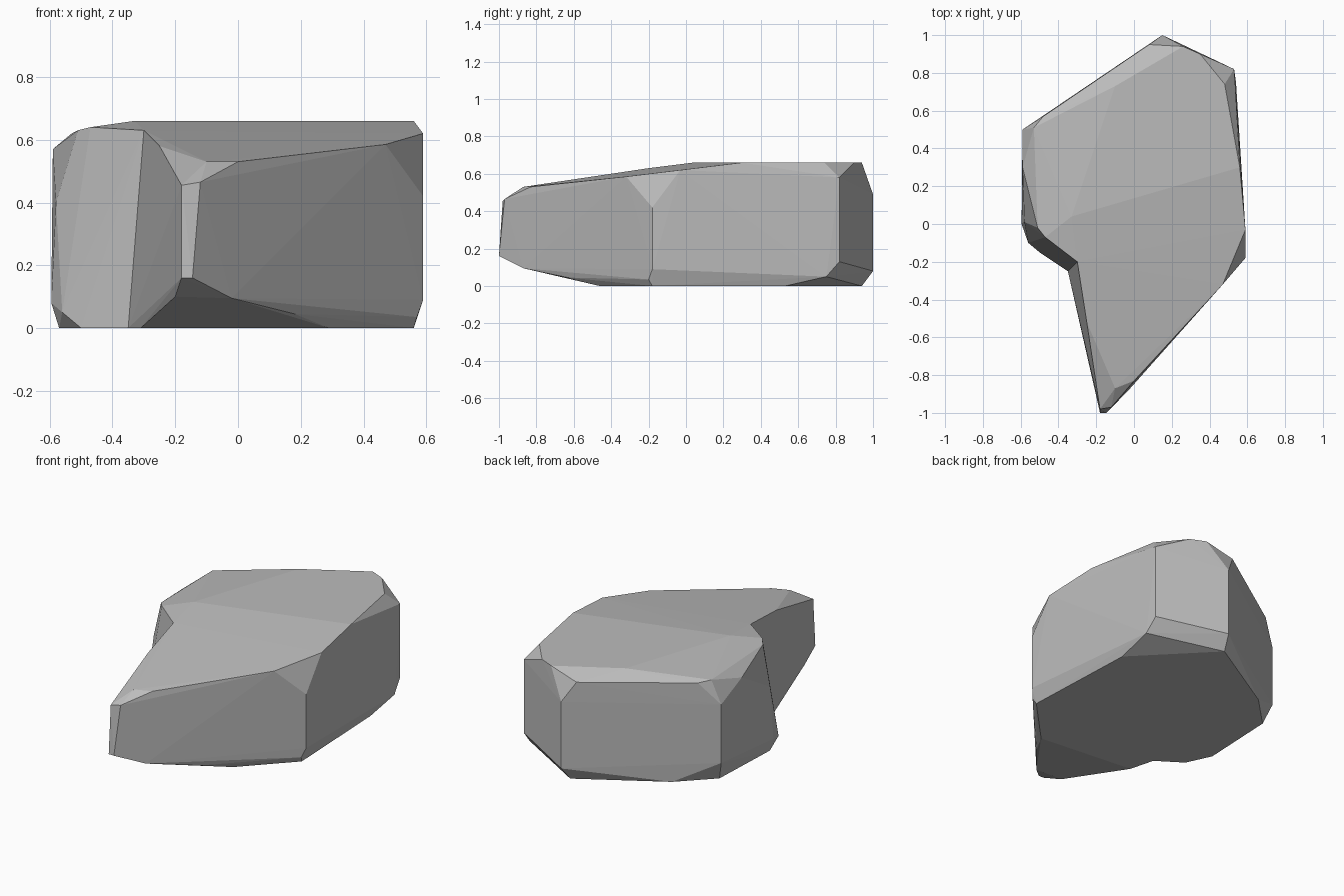
import bpy
import bmesh

UNIT = 0.01  # coordinates below are given in hundredths

if "Cube" in bpy.data.objects:
    bpy.data.objects.remove(bpy.data.objects["Cube"], do_unlink=True)

stone = bpy.data.materials.new("stone_grey")
stone.use_nodes = True
stone.diffuse_color = (0.5, 0.5, 0.5, 1)
stone.node_tree.nodes["Principled BSDF"].inputs["Base Color"].default_value = stone.diffuse_color


def faceted_lump(name, corners):
    """Wrap a convex faceted solid around groups of corner points."""
    bm = bmesh.new()
    for group in corners:
        for x, y, z in group:
            bm.verts.new((x * UNIT, y * UNIT, z * UNIT))
    result = bmesh.ops.convex_hull(bm, input=bm.verts)
    loose = {v for v in result["geom_interior"] + result["geom_unused"]
             if isinstance(v, bmesh.types.BMVert) and v.is_valid}
    bmesh.ops.delete(bm, geom=list(loose), context="VERTS")
    bmesh.ops.recalc_face_normals(bm, faces=bm.faces)
    mesh = bpy.data.meshes.new(name)
    bm.to_mesh(mesh)
    bm.free()
    mesh.materials.append(stone)
    obj = bpy.data.objects.new(name, mesh)
    bpy.context.collection.objects.link(obj)
    return obj


# Corners shared by the main body and the front spur
notch = [(-30, -20, 63), (-35, -25, 0)]
left_shoulder = [(47, -32, 58.5), (59, -3, 62), (59, -18, 42),
                 (59, -18, 9), (57, -20, 3.5), (56, -18, 0)]

# Main body corners, each listed from top to bottom
back_left = [(48, 74, 66), (35, 90, 66), (53, 82, 58), (53, 82, 13),
             (54, 75, 5), (53, 53, 0)]
back_peak = [(26, 94, 66), (8, 95, 61), (15, 100, 49), (15, 100, 8), (13, 94, 0)]
back_right = [(-10, 73, 66), (-48, 57, 61), (-53, 51, 62), (-59, 50, 48),
              (-59, 50, 12), (-55, 46, 0), (-36, 65, 0)]
right_flank = [(-59, 30, 57), (-51, -2, 63), (-47, -7, 64), (-58, 1, 40),
               (-59.5, 0, 8), (-56, -10, 5), (-57, 0, 0), (-50, -15, 0)]
crown = [(-33, 4, 66), (56, 30, 66)]

# Front spur tapering down to a blunt tip
spur_ridge = [(-25, -52, 58), (-10, -87, 53), (0, -83, 53)]
spur_tip = [(-18, -98, 45.5), (-12, -97, 46.5), (-14.5, -100, 16), (-18, -100, 16)]
spur_underside = [(-20, -87, 10), (-2, -87, 9.5), (18, -63, 4.5),
                  (-31, -40, 0), (29, -46, 0)]

rock = faceted_lump("rock", [notch, left_shoulder, back_left, back_peak,
                             back_right, right_flank, crown])
spur = faceted_lump("rock_spur", [notch, left_shoulder, crown, spur_ridge,
                                  spur_tip, spur_underside])

# Fuse both lumps into a single surface
union = rock.modifiers.new("fuse_spur", "BOOLEAN")
union.operation = "UNION"
union.solver = "EXACT"
union.object = spur
bpy.context.view_layer.objects.active = rock
bpy.ops.object.modifier_apply(modifier=union.name)
bpy.data.objects.remove(spur, do_unlink=True)

# Keep every facet flat
for face in rock.data.polygons:
    face.use_smooth = False
